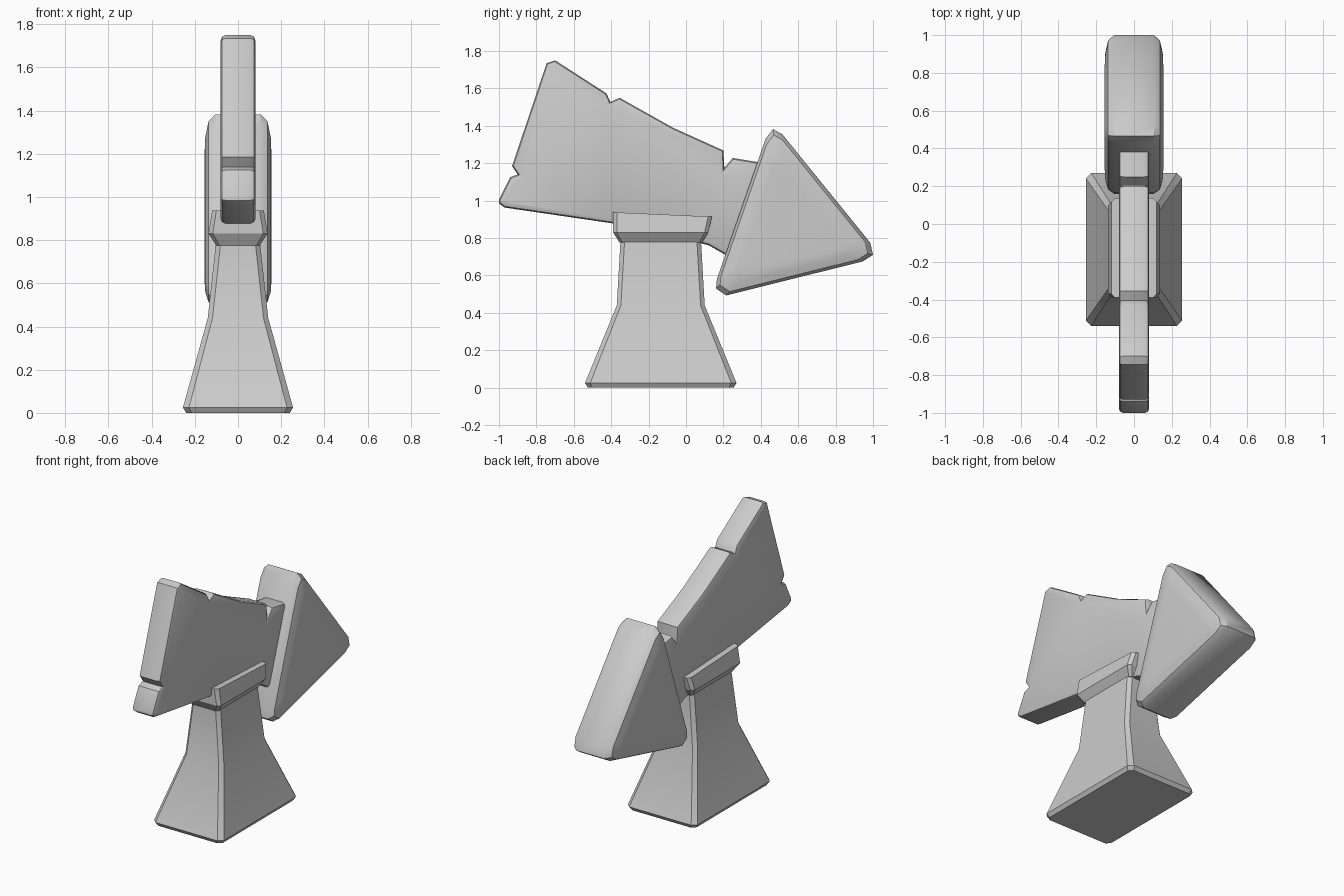
import bpy, bmesh

if "Cube" in bpy.data.objects:
    bpy.data.objects.remove(bpy.data.objects["Cube"])


def finish(name, bm, angle=0.6):
    bmesh.ops.recalc_face_normals(bm, faces=bm.faces[:])
    mesh = bpy.data.meshes.new(name)
    bm.to_mesh(mesh)
    bm.free()
    ob = bpy.data.objects.new(name, mesh)
    bpy.context.collection.objects.link(ob)
    bpy.ops.object.select_all(action='DESELECT')
    ob.select_set(True)
    bpy.context.view_layer.objects.active = ob
    bpy.ops.object.shade_smooth_by_angle(angle=angle)
    return ob


def loft(name, rings, angle=0.6):
    """Skin matching rings of points and cap both ends."""
    bm = bmesh.new()
    rows = [[bm.verts.new(p) for p in ring] for ring in rings]
    n = len(rows[0])
    for a, b in zip(rows, rows[1:]):
        for i in range(n):
            j = (i + 1) % n
            bm.faces.new((a[i], a[j], b[j], b[i]))
    bm.faces.new(rows[0])
    bm.faces.new(rows[-1])
    return finish(name, bm, angle)


def chamfered_rect(hx, y0, y1, z, c, tilt=0.0):
    """Rectangle with cut corners; tilt lowers it towards the back."""
    pts = [(hx - c, y0), (hx, y0 + c), (hx, y1 - c), (hx - c, y1),
           (c - hx, y1), (-hx, y1 - c), (-hx, y0 + c), (c - hx, y0)]
    return [(x, y, z - tilt * (y - y0)) for x, y in pts]


# Flared pedestal
loft("pedestal", [
    chamfered_rect(0.24, -0.525, 0.255, 0.0, 0.025),
    chamfered_rect(0.255, -0.54, 0.27, 0.025, 0.028),
    chamfered_rect(0.14, -0.37, 0.10, 0.44, 0.022),
    chamfered_rect(0.102, -0.35, 0.08, 0.79, 0.022)])

# Cap that clasps the plank
loft("pedestal_cap", [
    chamfered_rect(0.10, -0.355, 0.085, 0.775, 0.015),
    chamfered_rect(0.137, -0.39, 0.12, 0.83, 0.02),
    chamfered_rect(0.12, -0.39, 0.138, 0.938, 0.02, 0.045)], 0.3)

# Notched plank
outline = [(-1.0, 0.985), (-0.97, 0.963), (-0.39, 0.878), (0.12, 0.762),
           (0.22, 0.705), (0.40, 0.68), (0.50, 0.90), (0.42, 1.20),
           (0.25, 1.228), (0.205, 1.175), (0.20, 1.268), (-0.07, 1.39),
           (-0.355, 1.55), (-0.405, 1.528), (-0.425, 1.573),
           (-0.70, 1.75), (-0.745, 1.735), (-0.93, 1.185),
           (-0.90, 1.14), (-0.94, 1.125), (-1.0, 1.005)]
bm = bmesh.new()
face = bm.faces.new([bm.verts.new((-0.08, y, z)) for y, z in outline])
out = bmesh.ops.extrude_face_region(bm, geom=[face], use_keep_orig=True)
moved = [g for g in out["geom"] if isinstance(g, bmesh.types.BMVert)]
bmesh.ops.translate(bm, verts=moved, vec=(0.16, 0, 0))
bmesh.ops.recalc_face_normals(bm, faces=bm.faces[:])
rim = [e for e in bm.edges if abs(e.verts[0].co.x - e.verts[1].co.x) < 0.01]
bmesh.ops.bevel(bm, geom=rim, offset=0.022, segments=2, profile=0.5,
                affect='EDGES', clamp_overlap=True)
finish("plank", bm)

# Puffy triangular arrowhead
tri = [(0.425, 1.33), (0.465, 1.383), (0.515, 1.355), (0.985, 0.775),
       (1.0, 0.71), (0.945, 0.675), (0.215, 0.493), (0.16, 0.53),
       (0.165, 0.58)]
cy, cz = 0.53, 0.84


def head_ring(x, s):
    return [(x, cy + (y - cy) * s, cz + (z - cz) * s) for y, z in tri]


steps = [(0.155, 0.66), (0.152, 0.80), (0.137, 0.94), (0.105, 1.0)]
loft("arrowhead",
     [head_ring(-x, s) for x, s in steps] +
     [head_ring(x, s) for x, s in reversed(steps)])
